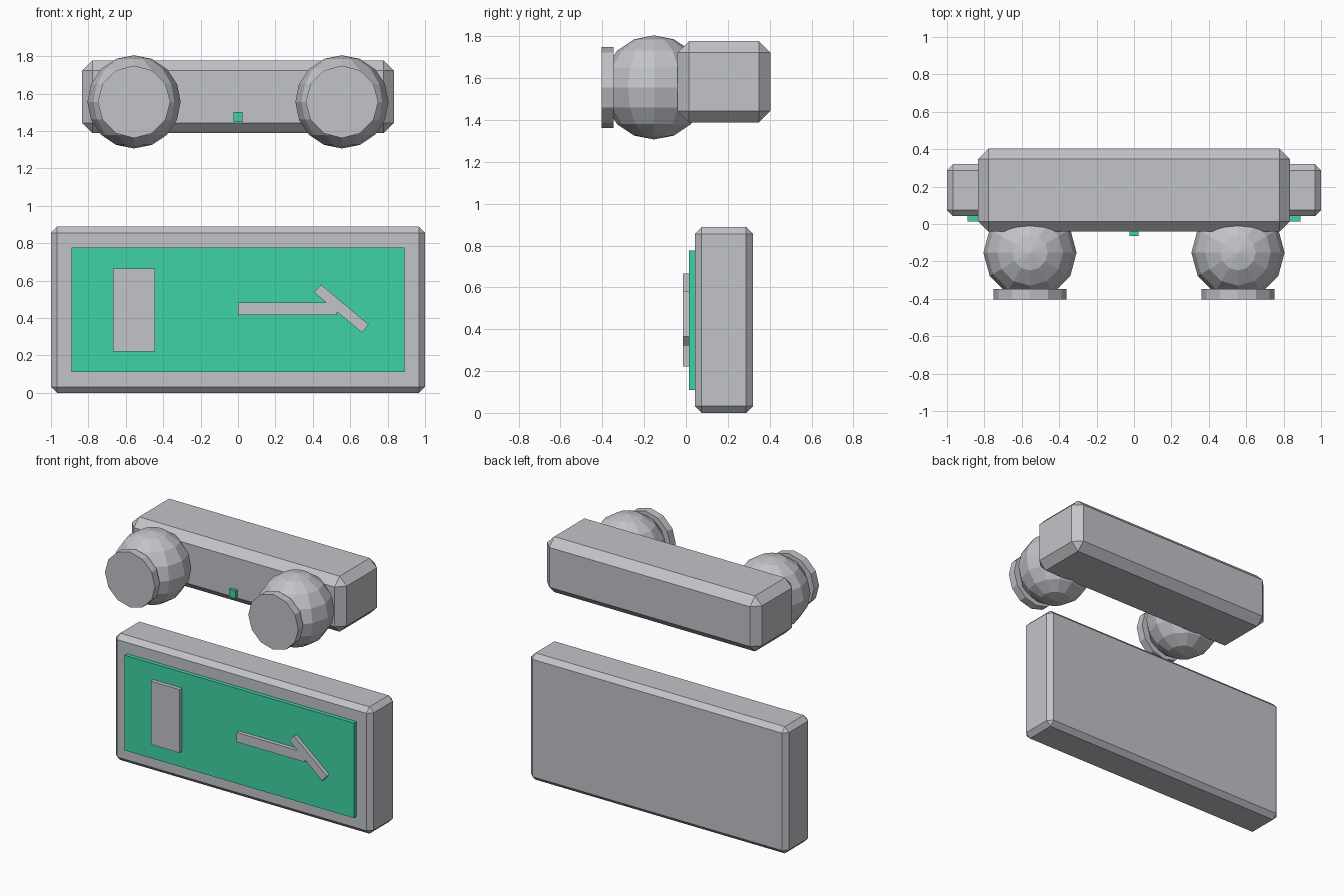
import bpy
import math

cube = bpy.data.objects.get("Cube")
if cube:
    bpy.data.objects.remove(cube, do_unlink=True)


def make_material(name, rgb):
    mat = bpy.data.materials.new(name)
    mat.use_nodes = True
    color = (*rgb, 1.0)
    mat.diffuse_color = color
    mat.node_tree.nodes["Principled BSDF"].inputs["Base Color"].default_value = color
    return mat


GREY = make_material("light grey", (0.54, 0.55, 0.58))
GREEN = make_material("safety green", (0.05, 0.65, 0.38))


def finish(name, mat):
    obj = bpy.context.object
    obj.name = name
    obj.data.materials.append(mat)
    return obj


def box(name, center, size, mat, bevel=0.0, tilt=0.0):
    """Box with an optional flat chamfer and a tilt in the sign plane."""
    bpy.ops.mesh.primitive_cube_add(size=1, location=center)
    obj = finish(name, mat)
    for v in obj.data.vertices:
        v.co = [c * s for c, s in zip(v.co, size)]
    obj.rotation_euler.y = tilt
    if bevel:
        mod = obj.modifiers.new("Chamfer", 'BEVEL')
        mod.width = bevel
        mod.segments = 1
    return obj


# Main housings
MID_Y = 0.181
box("sign_housing", (0, MID_Y, 0.444), (2, 0.278, 0.889), GREY, 0.033)
box("lamp_housing", (0, MID_Y, 1.583), (1.667, 0.444, 0.389), GREY, 0.055)

# Green sign face with raised door and arrow
box("sign_panel", (0, 0.028, 0.444), (1.778, 0.028, 0.667), GREEN)
box("door_symbol", (-0.556, 0, 0.444), (0.222, 0.028, 0.444), GREY)
box("arrow_shaft", (0.264, 0, 0.451), (0.528, 0.028, 0.067), GREY)
box("arrow_head", (0.553, 0, 0.451), (0.333, 0.028, 0.056), GREY,
    tilt=math.radians(40))

# Status light on the lamp housing
box("status_light", (0, -0.05, 1.475), (0.05, 0.028, 0.055), GREEN)

# Pair of faceted lamp heads with round lenses
for side, sign in (("left", 1), ("right", -1)):
    x = 0.556 * sign
    bpy.ops.mesh.primitive_uv_sphere_add(
        segments=12, ring_count=8, radius=0.249, location=(x, -0.153, 1.556))
    finish("lamp_head_" + side, GREY)
    bpy.ops.mesh.primitive_cylinder_add(
        vertices=12, radius=0.194, depth=0.056, location=(x, -0.375, 1.556),
        rotation=(math.pi / 2, 0, 0))
    finish("lamp_lens_" + side, GREY)
